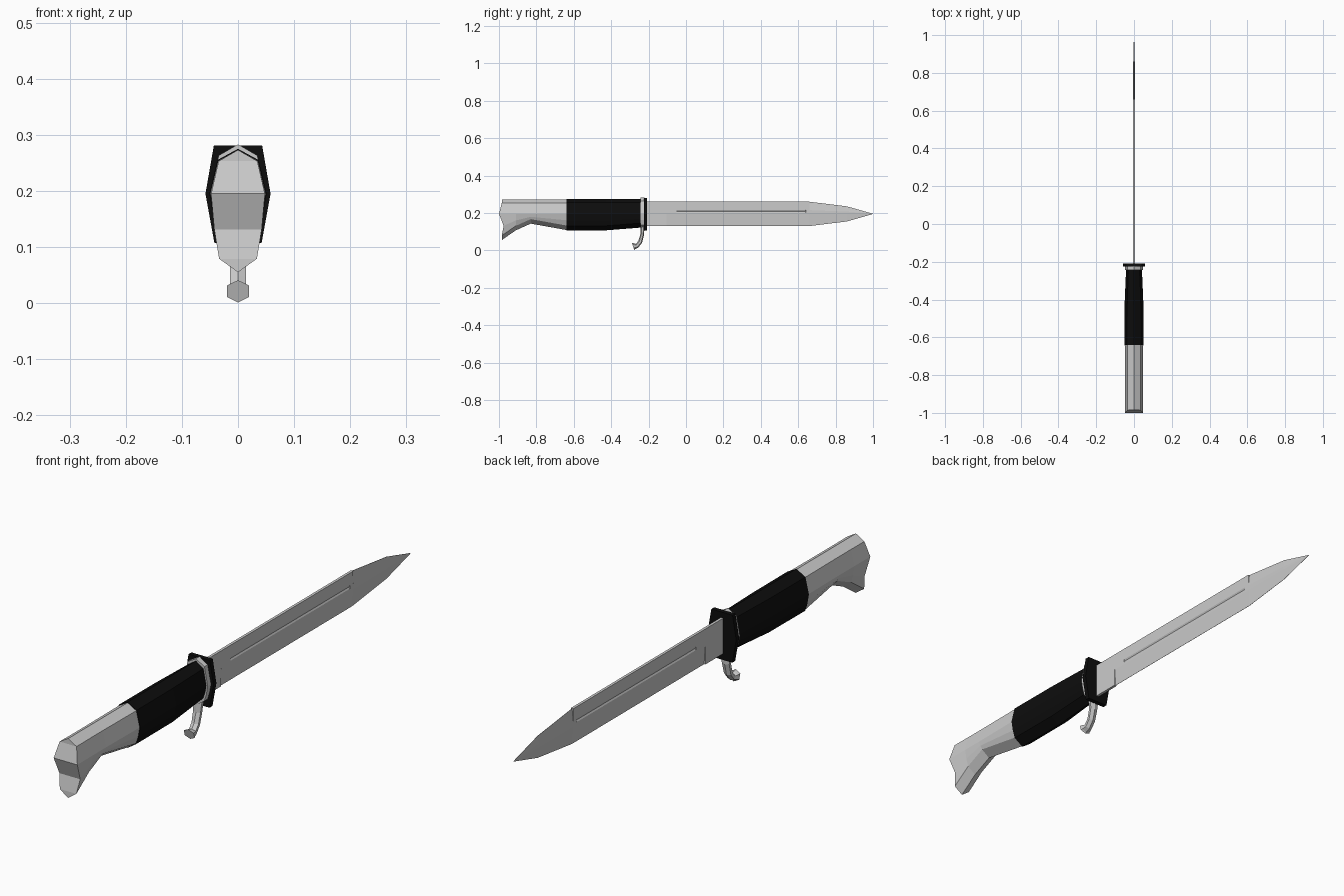
import bpy, bmesh, math

if "Cube" in bpy.data.objects:
    bpy.data.objects.remove(bpy.data.objects["Cube"])


def material(name, v):
    m = bpy.data.materials.new(name)
    m.diffuse_color = (v, v, v, 1)
    m.use_nodes = True
    m.node_tree.nodes["Principled BSDF"].inputs["Base Color"].default_value = m.diffuse_color
    return m


STEEL = material("light steel", 0.6)
BLACK = material("black grip", 0.004)
MID = 0.195  # height of the knife's long axis


def loft(name, sections, mat):
    """Skin right-half sections (top to bottom), mirrored over x = 0, with strip caps."""
    bm = bmesh.new()
    rings = []
    for sec in sections:
        ring = list(sec) + [(-x, y, z) for x, y, z in reversed(sec)]
        rings.append([bm.verts.new(p) for p in ring])
    n = len(rings[0])
    for a, b in zip(rings, rings[1:]):
        for i in range(n):
            j = (i + 1) % n
            bm.faces.new((a[i], a[j], b[j], b[i]))
    for r in (rings[0], rings[-1]):
        for i in range(n // 2 - 1):
            bm.faces.new((r[i], r[i + 1], r[n - 2 - i], r[n - 1 - i]))
    bmesh.ops.remove_doubles(bm, verts=bm.verts, dist=1e-5)
    bmesh.ops.recalc_face_normals(bm, faces=bm.faces)
    me = bpy.data.meshes.new(name)
    bm.to_mesh(me)
    bm.free()
    me.materials.append(mat)
    ob = bpy.data.objects.new(name, me)
    bpy.context.collection.objects.link(ob)
    return ob


def handle_section(y, w, top, bottom, dy=(0, 0, 0, 0, 0, 0)):
    low = bottom + 0.024
    rows = [(0, top), (0.72 * w, top - 0.02), (w, MID),
            (0.88 * w, MID - 0.55 * (MID - low)), (0.7 * w, low), (0, bottom)]
    return [(x, y + d, z) for (x, z), d in zip(rows, dy)]


# Pommel with hooked beak and creased butt
loft("pommel", [
    handle_section(-0.985, 0.048, 0.273, 0.055, (0, 0, -0.015, 0.01, 0, 0)),
    handle_section(-0.91, 0.047, 0.273, 0.107),
    handle_section(-0.83, 0.047, 0.273, 0.143),
    handle_section(-0.64, 0.049, 0.273, 0.109)], STEEL)

# Grip
loft("grip", [
    handle_section(-0.64, 0.051, 0.275, 0.107),
    handle_section(-0.43, 0.050, 0.275, 0.107),
    handle_section(-0.24, 0.042, 0.275, 0.122)], BLACK)

# Collar ring
loft("collar", [handle_section(y, 0.048, 0.283, 0.112) for y in (-0.244, -0.222)], STEEL)

# Guard plate
loft("guard", [[(0.043, y, 0.281), (0.058, y, MID), (0.042, y, 0.107)]
               for y in (-0.225, -0.208)], BLACK)


# Finger hook, swept down and back to a flared end
def hook_section(y, z, angle, w, t):
    c, s = math.cos(angle), math.sin(angle)
    return [(x, y + k * t * c, z + k * t * s)
            for x, k in ((0, 1), (w, 0.5), (w, -0.5), (0, -1))]


loft("finger_hook", [
    hook_section(-0.232, 0.13, math.pi, 0.02, 0.010),
    hook_section(-0.234, 0.085, math.radians(172), 0.015, 0.010),
    hook_section(-0.245, 0.045, math.radians(155), 0.014, 0.011),
    hook_section(-0.262, 0.024, math.radians(120), 0.014, 0.012),
    hook_section(-0.275, 0.022, math.radians(95), 0.018, 0.016),
    hook_section(-0.283, 0.021, math.radians(108), 0.020, 0.021)], STEEL)


# Blade: thick spine and base, thin edge, fuller groove, tapered point
def blade_section(y, spine, groove, edge, k=1.0, t=0.005):
    rows = [(spine, 0.26), (t, 0.215), (groove, 0.209), (t, 0.203), (t, MID), (edge, 0.13)]
    return [(x, y, MID + k * (z - MID)) for x, z in rows]


T, G, E = 0.005, 0.002, 0.0004
loft("blade", [
    blade_section(-0.215, T, T, T),
    blade_section(-0.105, T, T, T),
    blade_section(-0.104, T, T, E),
    blade_section(-0.051, T, T, E),
    blade_section(-0.050, T, G, E),
    blade_section(0.640, T, G, E),
    blade_section(0.641, T, T, E),
    blade_section(0.660, T, T, E),
    blade_section(0.661, E, T, E),
    blade_section(0.860, E, 0.004, E, 0.62, 0.004),
    blade_section(1.0, E, E, E, 0.01, E)], STEEL)
